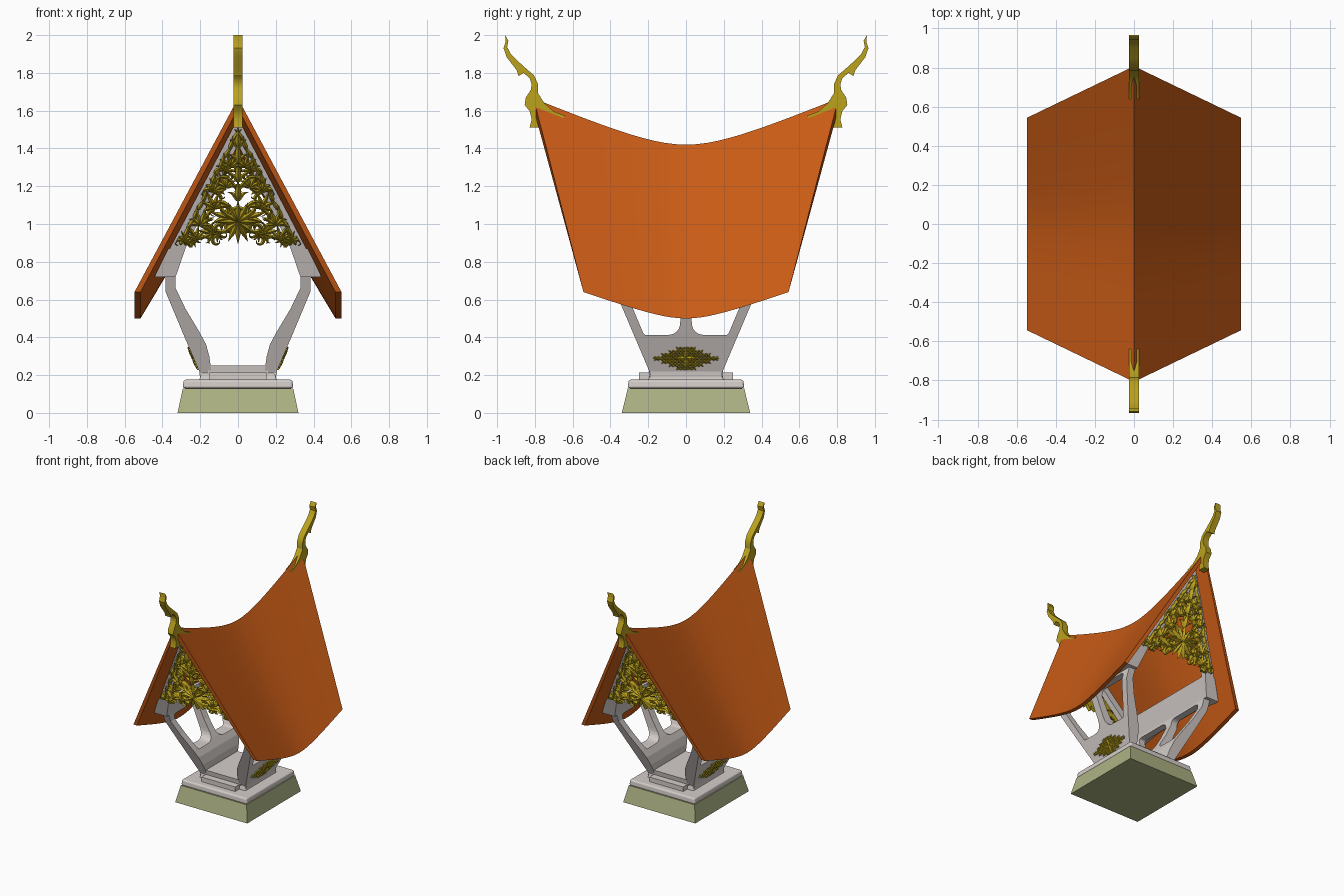
import bpy, bmesh, math
from math import sin, cos, pi, sqrt
from mathutils import Vector

if "Cube" in bpy.data.objects:
    bpy.data.objects.remove(bpy.data.objects["Cube"])


def material(name, rgb):
    m = bpy.data.materials.new(name)
    m.diffuse_color = (*rgb, 1)
    m.use_nodes = True
    m.node_tree.nodes["Principled BSDF"].inputs["Base Color"].default_value = m.diffuse_color
    return m


ORANGE = material("roof_orange", (0.58, 0.105, 0.008))
GOLD = material("gold", (0.50, 0.36, 0.012))
OLIVE = material("olive", (0.42, 0.45, 0.23))
STONE = material("pale_stone", (0.66, 0.61, 0.59))


def finish(name, bm, mat, smooth=False):
    bmesh.ops.recalc_face_normals(bm, faces=bm.faces)
    me = bpy.data.meshes.new(name)
    bm.to_mesh(me)
    bm.free()
    ob = bpy.data.objects.new(name, me)
    bpy.context.collection.objects.link(ob)
    me.materials.append(mat)
    if smooth:
        bpy.ops.object.select_all(action='DESELECT')
        ob.select_set(True)
        bpy.context.view_layer.objects.active = ob
        bpy.ops.object.shade_smooth_by_angle(angle=math.radians(30))
    return ob


def loft(name, sections, mat, caps, smooth=False):
    bm = bmesh.new()
    rings = [[bm.verts.new(p) for p in s] for s in sections]
    n = len(rings[0])
    for a, b in zip(rings, rings[1:]):
        for i in range(n):
            bm.faces.new((a[i], a[(i + 1) % n], b[(i + 1) % n], b[i]))
    for ring in (rings[0], rings[-1]):
        for c in caps:
            bm.faces.new([ring[i] for i in c])
    return finish(name, bm, mat, smooth)


def prism(name, pts, axis, lo, hi, mat, warp=None, smooth=False):
    secs = [[(d, a, b) if axis == 'x' else (a, d, b) for a, b in pts] for d in (lo, hi)]
    if warp:
        secs = [[warp(*p) for p in s] for s in secs]
    return loft(name, secs, mat, [range(len(pts))], smooth)


def frustum(name, z0, x0, y0, z1, x1, y1, mat, bevel=0):
    ob = loft(name, [[(x * i, y * j, z) for i, j in ((-1, -1), (1, -1), (1, 1), (-1, 1))]
                     for z, x, y in ((z0, x0, y0), (z1, x1, y1))], mat, [range(4)])
    if bevel:
        m = ob.modifiers.new("bevel", 'BEVEL')
        m.width, m.segments = bevel, 3
    return ob


def rounded(pts, radii, n=6):
    out = []
    for i, (p, r) in enumerate(zip(pts, radii)):
        p, a, b = Vector(p), Vector(pts[i - 1]), Vector(pts[(i + 1) % len(pts)])
        s, e = p + (a - p).normalized() * r, p + (b - p).normalized() * r
        for k in range(n + 1):
            t = k / n
            out.append(tuple(s * (1 - t) ** 2 + p * 2 * t * (1 - t) + e * t * t))
    return out


def boolean(ob, cutter, op):
    m = ob.modifiers.new("cut", 'BOOLEAN')
    m.object, m.operation, m.solver = cutter, op, 'EXACT'
    bpy.context.view_layer.objects.active = ob
    bpy.ops.object.modifier_apply(modifier=m.name)
    bpy.data.objects.remove(cutter)


# Pedestal
frustum("pedestal", 0, .32, .34, .13, .292, .308, OLIVE)
frustum("pedestal_slab", .13, .292, .308, .176, .288, .304, STONE, .012)
frustum("body_moulding", .17, .205, .20, .215, .195, .19, STONE, .008)
frustum("door_step", .17, .15, .25, .213, .15, .25, STONE)
frustum("floor", .17, .16, .188, .25, .16, .2, STONE)

# Flared side walls with legs, centre post and two windows each
WALL = [(.2, .175), (.205, .22), (.295, .43), (.385, .645), (.385, .73), (.33, .73), (.33, .66),
        (.28, .555), (.205, .43), (.17, .365), (.152, .3), (.145, .25), (.14, .175)]
SIDE = [(.19, .17), (.19, .21), (.415, .74), (-.415, .74), (-.19, .21), (-.19, .17)]
WINDOW = rounded([(.03, .412), (.222, .412), (.345, .705), (.03, .705)], (.075, .015, .04, .05))
for sx, label in ((1, "right"), (-1, "left")):
    wall = prism(label + "_wall", [(sx * x, z) for x, z in WALL], 'y', -.6, .6, STONE)
    boolean(wall, prism("outline_cutter", SIDE, 'x', -.6, .6, STONE), 'INTERSECT')
    for sy in (1, -1):
        boolean(wall, prism("window_cutter", [(sy * y, z) for y, z in WINDOW], 'x', -.6, .6, STONE),
                'DIFFERENCE')

# Saddle-shaped roof
def sag(u):
    return (sqrt(1 + 9 * u * u) - 1) / (sqrt(10) - 1)


def ridge(u):
    return 1.42 + .245 * sag(u)


def eave(u):
    return .5 + .14 * sag(u)


N = 28
US = [2 * i / N - 1 for i in range(N + 1)]
loft("roof", [[(-.548, .543 * u, eave(u)), (0, .807 * u, ridge(u)), (.548, .543 * u, eave(u)),
               (.516, .543 * u, eave(u)), (0, .807 * u, ridge(u) - .055), (-.516, .543 * u, eave(u))]
              for u in US], ORANGE, [(0, 1, 4, 5), (1, 2, 3, 4)], True)


# Leaning gable plane
def gy(z):
    return .485 + (z - .88) * .32


def under_roof(y, z):
    u = y / .6
    top = ridge(u) - .055
    return .514 * (top - z) / (top - eave(u))


# Eave beams under the roof
for sx, label in ((1, "right"), (-1, "left")):
    secs = []
    for u in US:
        a, b = u * gy(.72), u * gy(.87)
        secs.append([(sx * under_roof(a, .72), a, .72), (sx * .33, a, .72),
                     (sx * .28, b, .87), (sx * under_roof(b, .87), b, .87)])
    loft(label + "_eave_beam", secs, STONE, [range(4)], True)

# Gable rafters
RAFTER = [(.44, .72), (.33, .72), (.275, .88), (0, 1.42), (-.275, .88), (-.33, .72), (-.44, .72), (0, 1.56)]
for sy, label in ((-1, "front"), (1, "back")):
    prism(label + "_rafters", RAFTER, 'y', -.045, 0, STONE, lambda x, y, z: (x, sy * (gy(z) + y), z))


# One curling leaf with a raised spine; place() maps (u, v, depth) to 3D
def flame(bm, place, u, v, ang, length, width, curl, n=8, depth=.018):
    rings = []
    for i in range(n + 1):
        t = i / n
        h = width * (sin(pi * min(t ** .65, 1)) * .85 + .15 * (1 - t)) + .0008
        nx, ny = -sin(ang), cos(ang)
        rings.append([bm.verts.new(place(u + nx * a, v + ny * a, d)) for a, d in
                      ((h, 0), (h * .9, depth * .4), (0, depth * (.6 + .4 * h / width)),
                       (-h * .9, depth * .4), (-h, 0))])
        u += cos(ang) * length / n
        v += sin(ang) * length / n
        ang += curl * 2 * (t + .5 / n) / n
    for a, b in zip(rings, rings[1:]):
        for k in range(5):
            bm.faces.new((a[k], a[(k + 1) % 5], b[(k + 1) % 5], b[k]))
    bm.faces.new(rings[0])
    bm.faces.new(rings[-1])


# Palmette: fan of leaves with two scrolls at its foot
def palmette(bm, place, u, v, ang, r):
    for k in range(-2, 3):
        flame(bm, place, u, v, ang + k * .5, r * (1 - .14 * abs(k)), r * .13, k * .75)
    for s in (1, -1):
        flame(bm, place, u, v, ang + s * 1.5, r * 1.15, r * .11, s * 4.6, 12)


MOTIFS = [(.05, 1.03, .35, .11), (.13, .95, .2, .09), (.215, .915, 1.0, .09), (.285, .905, 2.0, .07),
          (.12, 1.08, 1.1, .1), (.06, 1.19, 1.1, .09), (.2, .99, 1.9, .1), (.035, 1.3, 1.3, .08),
          (.10, .95, -.7, .06), (.25, .92, 3.5, .06), (.13, 1.17, 2.0, .09), (.07, 1.28, 1.9, .08)]
for sy, label in ((-1, "front"), (1, "back")):
    bm = bmesh.new()
    for sx in (1, -1):
        def place(u, v, d):
            v = max(v, .875)
            u = min(u, max((1.525 - v) * .53, .002))
            return (sx * u, sy * (gy(v) + .002 + d * 1.4), v)
        for m in MOTIFS:
            palmette(bm, place, *m)
        for k in range(13):
            z = .89 + k * .046
            flame(bm, place, (1.49 - z) * .51, z, 2.05, .075, .011, -.8 if k % 2 else .6)
        flame(bm, place, .01, .97, -.2, .26, .011, 3.4, 14)
        flame(bm, place, .01, 1.05, .9, .25, .011, -4.5, 14)
        flame(bm, place, .01, 1.18, 1.1, .2, .01, -4.5, 14)
        for ang in (1.57, 1.1, .6, 0, -.6, -1.1, -1.57):
            flame(bm, place, 0, 1.01, ang, .115, .016, 0, depth=.03)
        for z, r in ((1.12, .11), (1.22, .11), (1.32, .11), (1.4, .11)):
            flame(bm, place, 0, z, 1.57, r, .018, 0, depth=.025)
            flame(bm, place, 0, z, 1.1, r * .7, .011, -1.5)
    finish(label + "_gable_ornament", bm, GOLD)

# Lens-shaped lattice ornament on each side wall
for sx, label in ((1, "right"), (-1, "left")):
    bm = bmesh.new()

    def place(u, v, d):
        return (sx * (.204 + (v - .22) * .425 + d), u, v)
    for i in range(-8, 9):
        for j in range(-3, 4):
            if (abs(i) / 8.3) ** 1.6 + abs(j) / 3.5 < 1:
                for a in (.7, 2.44, 3.84, 5.58):
                    flame(bm, place, i * .0195, .288 + j * .0165, a, .017, .0042, .5, 4, .01)
    for s in (1, -1):
        flame(bm, place, s * .13, .288, 0 if s > 0 else pi, .045, .008, 0, 5, .012)
        flame(bm, place, 0, .288, s * pi / 2, .062, .014, 0, 6, .014)
        flame(bm, place, 0, .288, 0 if s > 0 else pi, .06, .014, 0, 6, .014)
    finish(label + "_wall_ornament", bm, GOLD)

# Ridge-end finials
FINIAL = [(.958, 2.0), (.94, 1.97), (.947, 1.937), (.928, 1.9), (.902, 1.873), (.85, 1.826), (.805, 1.787),
          (.783, 1.74), (.784, 1.693), (.75, 1.64), (.70, 1.596), (.638, 1.572), (.655, 1.558),
          (.70, 1.572), (.775, 1.60), (.77, 1.51), (.828, 1.51), (.817, 1.555), (.828, 1.598), (.854, 1.63),
          (.849, 1.667), (.822, 1.71), (.817, 1.74), (.828, 1.772), (.86, 1.80), (.886, 1.783),
          (.897, 1.815), (.95, 1.884), (.966, 1.931), (.955, 1.963)]
for sy, label in ((-1, "front"), (1, "back")):
    prism(label + "_finial", [(sy * y, z) for y, z in FINIAL], 'x', -.025, .025, GOLD, smooth=True)
